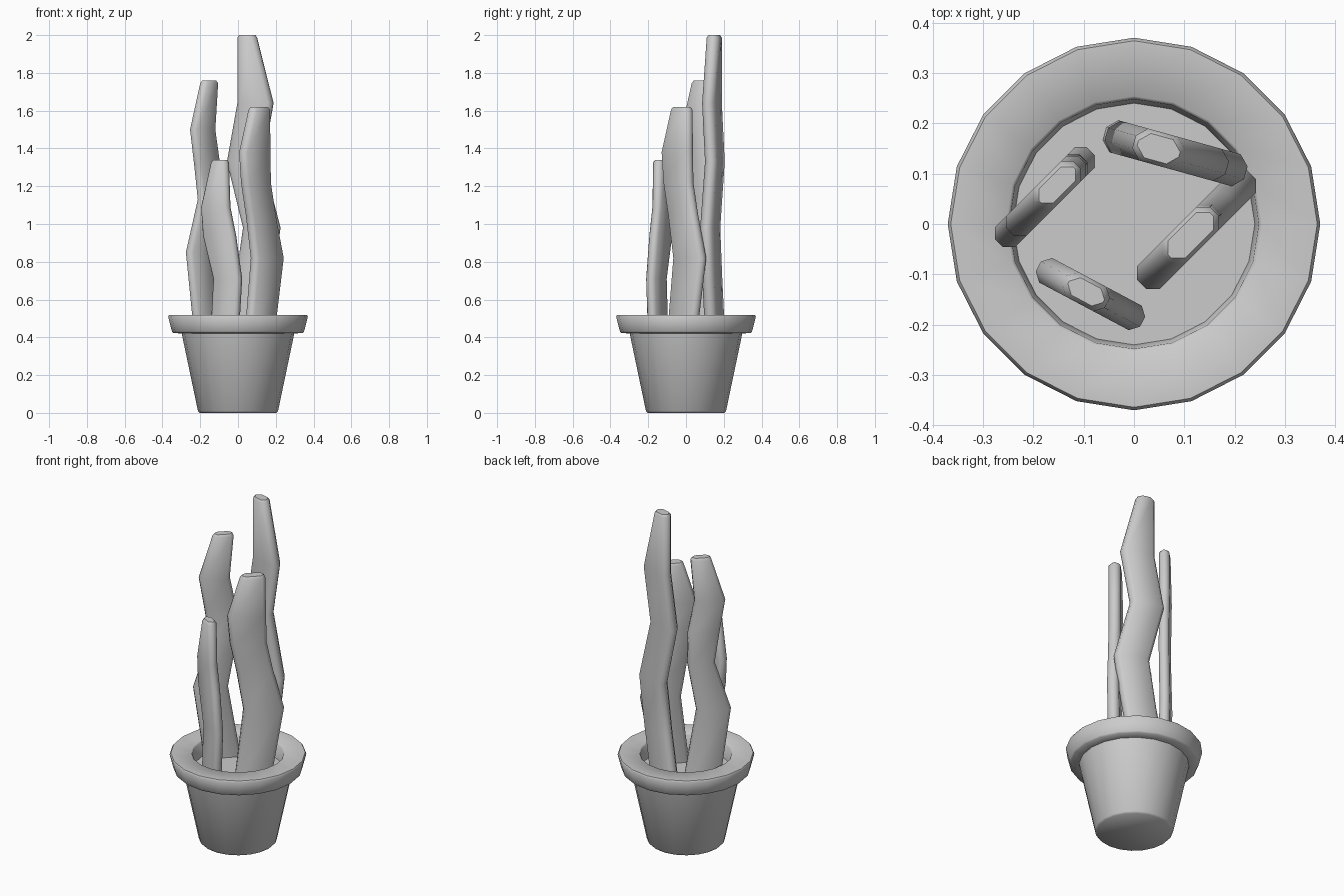
import bpy
import bmesh
import math

cube = bpy.data.objects.get("Cube")
if cube:
    bpy.data.objects.remove(cube, do_unlink=True)

grey = bpy.data.materials.new("plain_grey")
grey.use_nodes = True
grey.diffuse_color = (0.6, 0.6, 0.6, 1)
grey.node_tree.nodes["Principled BSDF"].inputs["Base Color"].default_value = (0.6, 0.6, 0.6, 1)


def loft(name, rings, angle):
    """Skin a stack of rings, cap both ends and smooth the soft edges."""
    bm = bmesh.new()
    loops = [[bm.verts.new(p) for p in ring] for ring in rings]
    n = len(loops[0])
    for low, high in zip(loops, loops[1:]):
        for i in range(n):
            j = (i + 1) % n
            bm.faces.new((low[i], low[j], high[j], high[i]))
    bm.faces.new(loops[0][::-1])
    bm.faces.new(loops[-1])
    bmesh.ops.recalc_face_normals(bm, faces=bm.faces)
    mesh = bpy.data.meshes.new(name)
    bm.to_mesh(mesh)
    bm.free()
    mesh.materials.append(grey)
    obj = bpy.data.objects.new(name, mesh)
    bpy.context.collection.objects.link(obj)
    bpy.ops.object.select_all(action='DESELECT')
    obj.select_set(True)
    bpy.context.view_layer.objects.active = obj
    bpy.ops.object.shade_smooth_by_angle(angle=math.radians(angle))
    return obj


def circle(r, z, sides=20):
    steps = [math.tau * i / sides for i in range(sides)]
    return [(r * math.cos(a), r * math.sin(a), z) for a in steps]


def leaf(name, middle, turn, thick, sections):
    """Flat wavy strip; each section is height, left x and right x."""
    c, s = math.cos(math.radians(turn)), math.sin(math.radians(turn))

    def ring(z, left, right, shrink=0.0):
        mid = ((left + right) / 2 - middle[0]) / c
        w = (right - left) / 2 / c - shrink
        h = thick / 2 - shrink
        k = thick * 0.3
        quarter = [(w, h - k), (w - k, h)]
        outline = quarter + [(-u, v) for u, v in quarter[::-1]]
        outline += [(-u, -v) for u, v in outline]
        return [(middle[0] + c * (mid + u) - s * v,
                 middle[1] + s * (mid + u) + c * v, z) for u, v in outline]

    rings = [ring(*sec) for sec in sections[:-1]]
    z, left, right = sections[-1]
    rings += [ring(z - 0.014, left, right), ring(z, left, right, 0.008)]
    loft(name, rings, 50)


# Pot with rim, hollow top and soil surface
profile = [(0.203, 0), (0.212, 0.01), (0.298, 0.42), (0.344, 0.424), (0.35, 0.432),
           (0.37, 0.51), (0.364, 0.519), (0.254, 0.519), (0.248, 0.512), (0.24, 0.43)]
loft("pot", [circle(r, z) for r, z in profile], 50)

# Leaves
leaf("back_leaf", (0.08, 0.141), -15.5, 0.066, [
    (0.42, -0.06, 0.13), (0.7, -0.01, 0.18), (0.98, 0.03, 0.222),
    (1.33, -0.055, 0.13), (1.64, 0, 0.185), (2.0, 0, 0.098)])
leaf("left_leaf", (0.115, -0.02), 45, 0.064, [
    (0.42, 0.045, 0.185), (0.82, 0.077, 0.233), (1.05, 0.05, 0.19),
    (1.22, 0.025, 0.165), (1.38, 0.015, 0.163), (1.62, 0.065, 0.16)])
leaf("right_leaf", (-0.17, 0.06), 45, 0.056, [
    (0.42, -0.225, -0.085), (0.85, -0.268, -0.135), (1.13, -0.205, -0.1),
    (1.32, -0.225, -0.103), (1.5, -0.246, -0.128), (1.76, -0.192, -0.113)])
leaf("front_leaf", (-0.085, -0.14), -28, 0.055, [
    (0.42, -0.14, 0), (0.71, -0.125, 0.017), (0.94, -0.18, -0.015),
    (1.09, -0.19, -0.045), (1.34, -0.137, -0.053)])
